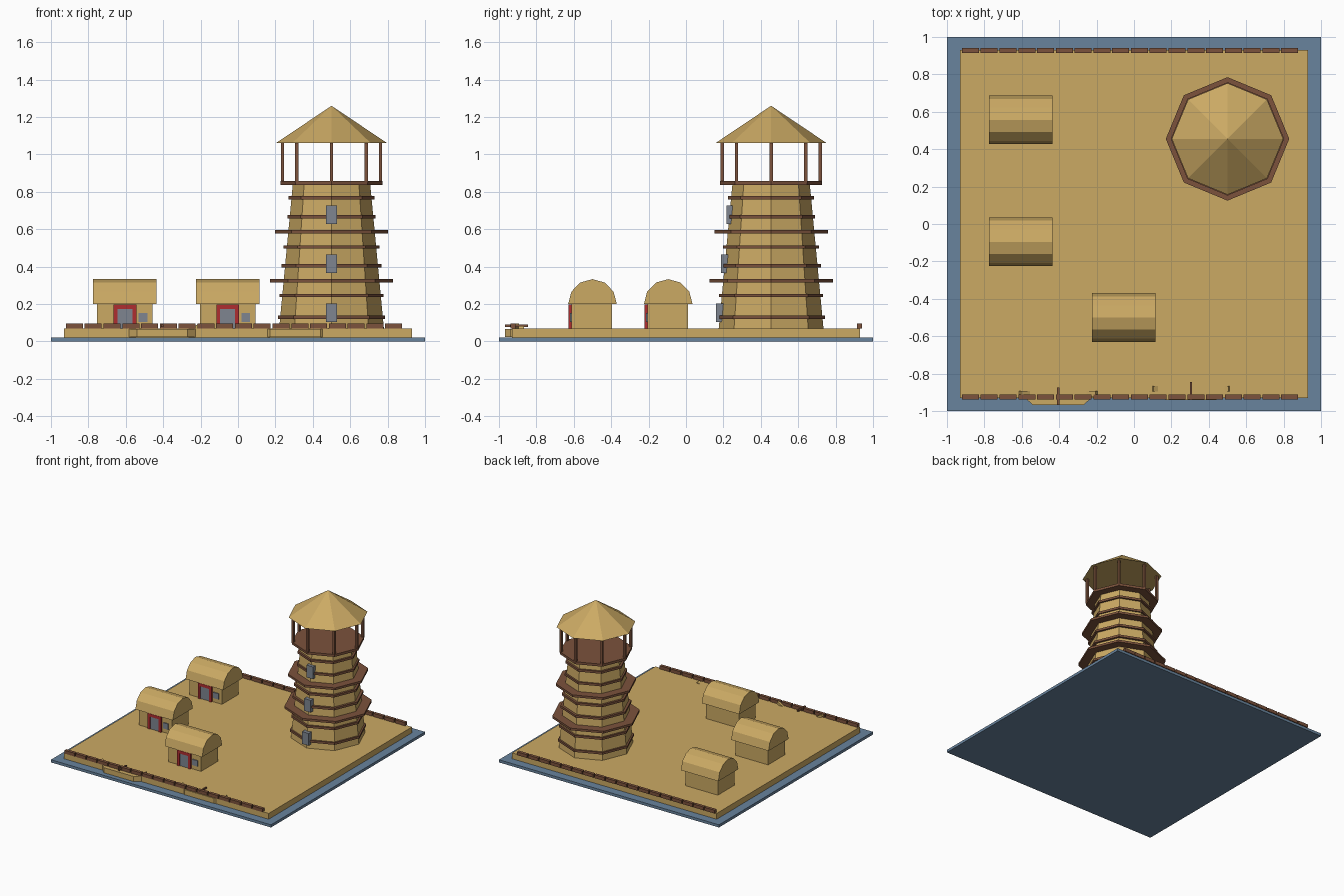
import bpy, bmesh, math
from mathutils import Matrix

if "Cube" in bpy.data.objects:
    bpy.data.objects.remove(bpy.data.objects["Cube"])


def material(name, rgb):
    m = bpy.data.materials.new(name)
    m.diffuse_color = (*rgb, 1)
    m.use_nodes = True
    m.node_tree.nodes["Principled BSDF"].inputs["Base Color"].default_value = m.diffuse_color
    return m


SAND = material("straw sand", (0.60, 0.40, 0.127))
WOOD = material("brown wood", (0.20, 0.085, 0.045))
WATER = material("water blue", (0.14, 0.23, 0.34))
RED = material("red paint", (0.43, 0.026, 0.03))
GREY = material("grey glass", (0.21, 0.235, 0.28))


def finish(name, bm, mat):
    bmesh.ops.recalc_face_normals(bm, faces=bm.faces)
    me = bpy.data.meshes.new(name)
    bm.to_mesh(me)
    bm.free()
    me.materials.append(mat)
    ob = bpy.data.objects.new(name, me)
    bpy.context.collection.objects.link(ob)
    return ob


def box(name, x, y, z, mat, tilt=0):
    """Box from (min, max) ranges, optionally tilted about y."""
    bm = bmesh.new()
    bmesh.ops.create_cube(bm, size=1)
    bmesh.ops.scale(bm, vec=(x[1] - x[0], y[1] - y[0], z[1] - z[0]), verts=bm.verts)
    bmesh.ops.rotate(bm, matrix=Matrix.Rotation(tilt, 3, 'Y'), verts=bm.verts)
    bmesh.ops.translate(bm, vec=(sum(x) / 2, sum(y) / 2, sum(z) / 2), verts=bm.verts)
    return finish(name, bm, mat)


def octagon(name, cx, cy, z0, z1, r0, r1, mat):
    """Eight-sided frustum with corners on the axes; r1 = 0 makes a cone."""
    bm = bmesh.new()
    bmesh.ops.create_cone(bm, cap_ends=True, segments=8, radius1=r0, radius2=r1, depth=z1 - z0)
    bmesh.ops.translate(bm, vec=(cx, cy, (z0 + z1) / 2), verts=bm.verts)
    return finish(name, bm, mat)


def prism(name, points, direction, mat):
    """Polygon extruded along a direction."""
    bm = bmesh.new()
    face = bm.faces.new([bm.verts.new(p) for p in points])
    new = bmesh.ops.extrude_face_region(bm, geom=[face])["geom"]
    bmesh.ops.translate(bm, vec=direction, verts=[v for v in new if isinstance(v, bmesh.types.BMVert)])
    return finish(name, bm, mat)


# Water slab and island
box("water", (-1, 1), (-1, 1), (0, 0.022), WATER)
box("island", (-0.93, 0.93), (-0.93, 0.93), (0.022, 0.07), SAND)

# Log walls along the front and back shores
for side, y in (("front", -0.925), ("back", 0.928)):
    for i in range(18):
        x = -0.92 + 0.1004 * i
        box(f"{side}_log", (x, x + 0.091), (y - 0.013, y + 0.013), (0.07, 0.097), WOOD)

# Tower body
TX, TY = 0.5, 0.455
octagon("tower_body", TX, TY, 0.07, 0.84, 0.28, 0.207, SAND)

# Tower bands, two wide balconies and the top deck
for z, r in ((0.13, 0.287), (0.246, 0.278), (0.405, 0.268), (0.505, 0.257),
             (0.667, 0.236), (0.768, 0.23)):
    octagon("tower_band", TX, TY, z - 0.009, z + 0.009, r, r, WOOD)
for z, r in ((0.324, 0.33), (0.587, 0.303)):
    octagon("balcony", TX, TY, z - 0.009, z + 0.009, r, r, WOOD)
octagon("top_deck", TX, TY, 0.837, 0.857, 0.273, 0.273, WOOD)

# Tower windows up the front corner
for z, y in ((0.153, 0.16), (0.415, 0.187), (0.678, 0.217)):
    box("tower_window", (0.47, 0.53), (y, y + 0.04), (z - 0.05, z + 0.05), GREY)

# Lookout posts and roof
for i in range(8):
    a = i * math.pi / 4
    x, y = TX + 0.262 * math.cos(a), TY + 0.262 * math.sin(a)
    box("lookout_post", (x - 0.009, x + 0.009), (y - 0.009, y + 0.009), (0.85, 1.066), WOOD)
octagon("tower_roof", TX, TY, 1.06, 1.26, 0.298, 0, SAND)

# Huts with barrel roofs
for cx, cy in ((-0.605, 0.557), (-0.605, -0.095), (-0.055, -0.5)):
    front = cy - 0.112
    box("hut_body", (cx - 0.148, cx + 0.148), (front, cy + 0.105), (0.07, 0.21), SAND)
    arc = [(cx - 0.17, cy + 0.13 * math.cos(k * math.pi / 6), 0.2 + 0.133 * math.sin(k * math.pi / 6))
           for k in range(7)]
    prism("hut_roof", arc, (0.34, 0, 0), SAND)
    for s in (-1, 1):
        xs = sorted((cx + s * 0.04, cx + s * 0.061))
        box("door_post", xs, (front - 0.015, front + 0.005), (0.07, 0.197), RED)
    box("door_lintel", (cx - 0.06, cx + 0.06), (front - 0.015, front + 0.005), (0.173, 0.197), RED)
    box("door", (cx - 0.041, cx + 0.041), (front - 0.008, front + 0.005), (0.07, 0.174), GREY)
    box("hut_window", (cx + 0.073, cx + 0.12), (front - 0.008, front + 0.005), (0.105, 0.152), GREY)

# Beached boats at the front shore: hull, upturned tips and a crossbar
for cx, y0, tip_z in ((-0.405, -0.968, 0.075), (0.305, -0.94, 0.06)):
    hull = [(cx - 0.18, y0 + 0.04, 0.025), (cx - 0.135, y0, 0.025), (cx + 0.135, y0, 0.025),
            (cx + 0.18, y0 + 0.04, 0.025), (cx + 0.135, y0 + 0.08, 0.025), (cx - 0.135, y0 + 0.08, 0.025)]
    prism("boat_hull", hull, (0, 0, 0.042), SAND)
    for s in (-1, 1):
        x = cx + s * 0.178
        box("boat_tip", (x - 0.03, x + 0.03), (y0 + 0.045, y0 + 0.075),
            (tip_z - 0.009, tip_z + 0.009), SAND, tilt=-s * 0.5)
    box("boat_crossbar", (cx - 0.006, cx + 0.006), (y0, y0 + 0.095), (0.078, 0.09), WOOD)
